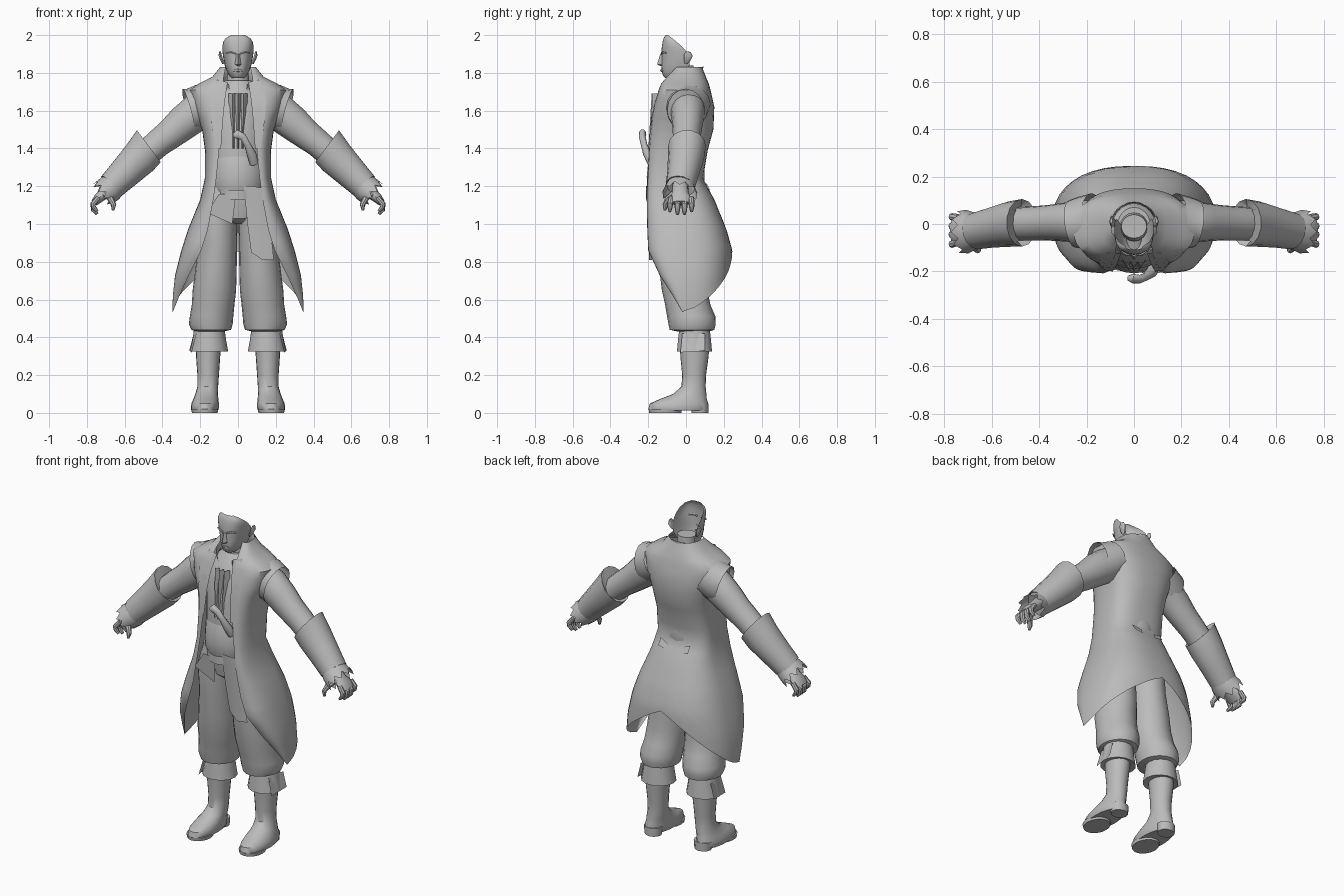
import bpy, bmesh, math
from mathutils import Vector

mat = bpy.data.materials.new("plain_grey")
mat.diffuse_color = (0.5, 0.5, 0.5, 1)


def make(name, rows, closed=True, caps=False, mirror=False):
    """Skin a grid of points; optionally close rings, cap ends, mirror in x."""
    bm = bmesh.new()
    grid = [[bm.verts.new(p) for p in r] for r in rows]
    n = len(grid[0])
    for a, b in zip(grid, grid[1:]):
        for i in range(n if closed else n - 1):
            j = (i + 1) % n
            bm.faces.new((a[i], a[j], b[j], b[i]))
    if caps:
        bm.faces.new(grid[0])
        bm.faces.new(grid[-1])
    bmesh.ops.remove_doubles(bm, verts=bm.verts, dist=0.0005)
    bmesh.ops.recalc_face_normals(bm, faces=bm.faces)
    me = bpy.data.meshes.new(name)
    bm.to_mesh(me)
    bm.free()
    me.materials.append(mat)
    ob = bpy.data.objects.new(name, me)
    bpy.context.collection.objects.link(ob)
    if mirror:
        ob.modifiers.new("mirror", 'MIRROR')
    return ob


def stack(name, rings, n=20, **kw):
    """Horizontal ellipses: z, cx, cy, rx, ry."""
    rows = [[(cx + rx * math.cos(2 * math.pi * i / n), cy + ry * math.sin(2 * math.pi * i / n), z)
             for i in range(n)] for z, cx, cy, rx, ry in rings]
    return make(name, rows, caps=True, **kw)


def tube(name, path, n=12, jag=0.0, caps=True, mirror=True):
    """Ellipses along a path: x, y, z, radius in y, radius across; jag makes a ragged end."""
    pts = [Vector(p[:3]) for p in path]
    rows = []
    for k, p in enumerate(path):
        t = (pts[min(k + 1, len(pts) - 1)] - pts[max(k - 1, 0)]).normalized()
        u = (Vector((0, 1, 0)) - t * t.y).normalized()
        v = t.cross(u)
        row = []
        for i in range(n):
            a = 2 * math.pi * i / n
            q = pts[k] + u * (p[3] * math.cos(a)) + v * (p[4] * math.sin(a))
            if jag and k == len(path) - 1:
                q += t * (jag if i % 2 else -jag)
            row.append(q)
        rows.append(row)
    return make(name, rows, caps=caps, mirror=mirror)


def lerp_table(table, z):
    for a, b in zip(table, table[1:]):
        if a[0] >= z >= b[0]:
            f = (a[0] - z) / (a[0] - b[0])
            return [p + (q - p) * f for p, q in zip(a, b)][1:]
    return (table[0] if z > table[0][0] else table[-1])[1:]


def power(v, e):
    return max(v, 0.0) ** e


# Long coat, open at the front: z, half width, front y, back y, opening half width
COAT = [(1.83, .095, -.05, .085, .065), (1.78, .135, -.10, .105, .075), (1.745, .205, -.13, .12, .08),
        (1.71, .255, -.145, .13, .085), (1.62, .235, -.17, .15, .09), (1.5, .19, -.185, .145, .095),
        (1.39, .175, -.195, .115, .10), (1.24, .176, -.203, .09, .115), (1.13, .20, -.208, .15, .13),
        (.97, .265, -.205, .215, .16), (.86, .30, -.20, .245, .195), (.73, .333, -.14, .245, .26),
        (.62, .345, -.07, .24, .31), (.535, .347, -.02, .24, .345)]


def coat_point(s, z):
    w, yf, yb, xo = lerp_table(COAT, z)
    ym = -.02
    a = s * math.pi
    if s <= .5:
        return (xo + (w - xo) * power(math.sin(a), .8), ym + (yf - ym) * power(math.cos(a), .8), z)
    a -= math.pi / 2
    return (w * power(math.cos(a), .8), ym + (yb - ym) * power(math.sin(a), .75), z)


def coat_row(level):
    row = []
    for i in range(21):
        s = i / 20
        hem = .535 if s <= .5 else .535 + .32 * ((s - .5) * 2) ** 1.15
        z = level if level > 1.2 else 1.2 - (1.2 - level) / (1.2 - .535) * (1.2 - hem)
        row.append(coat_point(s, z))
    return row + [(-x, y, z) for x, y, z in reversed(row[:-1])]


levels = [1.83, 1.78, 1.745, 1.71, 1.67, 1.62, 1.56, 1.5, 1.44, 1.39, 1.32, 1.24, 1.18, 1.13,
          1.05, .97, .91, .86, .8, .73, .67, .62, .57, .535]
make("long_coat", [coat_row(z) for z in levels], closed=False)

# Standing collar, high behind and dropping into the lapels
collar = []
for grow, lift in ((.03, -.09), (.0, -.03), (.008, .01)):
    row = []
    for i in range(-10, 11):
        a = i / 10 * math.radians(152)
        c = math.cos(a)
        row.append(((.095 + grow) * math.sin(a), -.025 + (.11 + grow) * c, 1.775 + .05 * c + lift))
    collar.append(row)
make("collar", collar, closed=False)
make("lapel", [[(.055, -.125, 1.75), (.11, -.12, 1.765)], [(.07, -.165, 1.65), (.15, -.16, 1.66)],
               [(.08, -.185, 1.55), (.14, -.18, 1.54)], [(.09, -.2, 1.40), (.12, -.195, 1.40)]],
     closed=False, mirror=True)

# Shoulder caps and arms
tube("shoulder_cap", [(.17, .01, 1.64, .12, .11), (.225, .005, 1.61, .11, .115),
                      (.262, .0, 1.60, .10, .118)], n=16, caps=False)
tube("sleeve", [(.15, .01, 1.62, .09, .10), (.22, .01, 1.59, .09, .098), (.29, .008, 1.535, .082, .092),
                (.36, .005, 1.475, .075, .08), (.42, .003, 1.43, .072, .074), (.5, 0, 1.36, .07, .07)], n=16)
tube("sleeve_cuff", [(.50, .0, 1.365, .06, .06), (.472, .005, 1.412, .10, .108), (.52, .0, 1.35, .096, .1),
                     (.60, -.015, 1.27, .085, .087), (.67, -.03, 1.20, .078, .076),
                     (.655, -.03, 1.215, .05, .05)], n=14)
tube("wrist_frill", [(.63, -.025, 1.23, .06, .06), (.675, -.03, 1.19, .08, .074),
                     (.715, -.033, 1.16, .092, .072)], n=20, jag=.016, caps=False)
tube("palm", [(.66, -.03, 1.21, .04, .035), (.71, -.03, 1.16, .045, .03), (.74, -.028, 1.135, .058, .026),
              (.762, -.028, 1.11, .052, .018)])
for i, (y, d) in enumerate([(-.085, .015), (-.045, 0), (-.008, 0), (.03, .015)]):
    tube("finger_%d" % (i + 1), [(.74, y * .9, 1.14, .015, .014), (.768, y, 1.105, .016, .015),
                                 (.765, y, 1.075 + d, .014, .013), (.745, y, 1.052 + d, .008, .008)], n=8)
tube("thumb", [(.705, -.06, 1.165, .02, .02), (.675, -.095, 1.135, .017, .017),
               (.658, -.11, 1.10, .014, .014), (.662, -.112, 1.072, .007, .007)], n=8)

# Shirt, trousers top and sash
stack("shirt", [(1.76, 0, -.01, .07, .08), (1.70, 0, -.02, .13, .115), (1.62, 0, -.03, .17, .135),
                (1.5, 0, -.035, .16, .145), (1.38, 0, -.045, .15, .145), (1.2, 0, -.055, .15, .13)], n=24)
stack("hips", [(1.22, 0, -.05, .15, .12), (1.13, 0, -.035, .165, .135), (1.03, 0, -.03, .13, .12),
               (1.0, 0, -.03, .06, .08)])
stack("sash", [(1.38, 0, -.05, .135, .13), (1.33, 0, -.05, .15, .15), (1.25, 0, -.055, .152, .153),
               (1.19, 0, -.055, .15, .15), (1.14, 0, -.05, .13, .135)], n=24)
belt = []
for k in (1, -1):
    belt.append([(.125 * math.sin(a), -.055 - .158 * math.cos(a), 1.17 + .025 * k - .015 * math.cos(a))
                 for a in [j * .14 for j in range(-9, 10)]])
make("belt", belt, closed=False)
make("sash_tail", [[(.03, -.205, 1.2), (.08, -.212, 1.2), (.13, -.2, 1.19)],
                   [(.05, -.19, 1.0), (.11, -.2, 1.0), (.17, -.19, 1.0)],
                   [(.07, -.18, .85), (.13, -.195, .81), (.19, -.18, .81)]], closed=False)
make("sash_flap", [[(-.1, -.19, 1.16), (-.01, -.205, 1.16)], [(-.165, -.18, 1.06), (-.03, -.185, 1.0)]],
     closed=False)
make("shirt_ruffle", [[(x * (1.0 if z > 1.5 else .8), y - (1.72 - z) * .06, z)
                       for x, y in ((-.05, -.145), (-.03, -.175), (-.015, -.155), (0, -.18),
                                    (.015, -.155), (.03, -.175), (.05, -.145))]
                      for z in (1.69, 1.6, 1.5, 1.4)], closed=False)
tube("weapon_grip", [(-.022, -.228, 1.465, .012, .012), (-.005, -.23, 1.475, .02, .026),
                     (.025, -.232, 1.462, .018, .02), (.05, -.222, 1.42, .017, .018),
                     (.072, -.205, 1.37, .022, .026), (.085, -.18, 1.32, .022, .024)], n=10, mirror=False)
make("back_strap", [[(.10, .10, 1.225), (.045, .115, 1.205)], [(.10, .125, 1.185), (.045, .128, 1.175)]],
     closed=False, mirror=True)

# Baggy trouser legs
stack("trouser_leg", [(1.19, .085, -.04, .085, .12), (1.05, .107, -.04, .105, .128), (.9, .107, -.03, .102, .125),
                      (.75, .117, -.015, .11, .125), (.65, .125, -.008, .115, .12), (.57, .132, .01, .113, .12),
                      (.51, .14, .028, .115, .128), (.47, .144, .032, .116, .125), (.44, .142, .032, .105, .118),
                      (.43, .15, .04, .07, .08)], mirror=True)

# Boots: shaft, turned-down top, foot, heel
stack("boot_shaft", [(.44, .155, .045, .072, .08), (.3, .158, .045, .064, .075), (.2, .158, .043, .057, .063),
                     (.14, .16, .04, .055, .064), (.1, .166, .02, .06, .088), (.075, .17, -.012, .066, .122),
                     (.05, .174, -.037, .073, .154), (.02, .176, -.042, .074, .158),
                     (.012, .176, -.042, .07, .152)], mirror=True)
stack("boot_top", [(.435, .152, .045, .082, .084), (.38, .152, .045, .09, .09), (.325, .153, .045, .101, .095),
                   (.33, .155, .045, .07, .078)], n=14, mirror=True)
make("boot_flap", [[(.22, -.02, .42), (.235, .1, .42)], [(.245, -.03, .32), (.258, .1, .33)]],
     closed=False, mirror=True)
stack("boot_heel", [(.05, .168, .075, .055, .045), (0, .168, .075, .05, .045)], n=12, mirror=True)
stack("boot_sole", [(.02, .176, -.11, .072, .088), (0, .176, -.11, .068, .085)], n=16, mirror=True)

# Neck and open-backed head: z, half width, front y, cut y
stack("neck", [(1.69, 0, 0, .075, .065), (1.74, 0, -.01, .06, .06), (1.80, 0, -.015, .056, .058),
               (1.84, 0, -.01, .054, .05)], n=16)
HEAD = [(1.79, .035, -.055, -.02), (1.772, .035, -.108, -.02), (1.785, .046, -.122, -.01),
        (1.81, .06, -.128, .005), (1.845, .072, -.13, .02), (1.88, .078, -.128, .018), (1.91, .082, -.13, .005),
        (1.94, .083, -.128, -.022), (1.965, .078, -.124, -.05), (1.985, .064, -.118, -.075),
        (2.0, .035, -.108, -.095)]
head = []
for z, w, yf, yc in HEAD:
    row = [(w * power(math.sin(a), .85), yc + (yf - yc) * power(math.cos(a), .75), z)
           for a in [i * math.pi / 16 for i in range(9)]]
    head.append([(-x, y, q) for x, y, q in reversed(row[1:])] + row)
make("head", head, closed=False)
make("nose", [[(-.009, -.128, 1.90), (0, -.137, 1.90), (.009, -.128, 1.90)],
              [(-.014, -.128, 1.86), (0, -.15, 1.855), (.014, -.128, 1.86)],
              [(-.018, -.127, 1.845), (0, -.152, 1.843), (.018, -.127, 1.845)],
              [(-.01, -.127, 1.835), (0, -.128, 1.835), (.01, -.127, 1.835)]], closed=False)
tube("brow", [(.012, -.128, 1.9, .006, .005), (.035, -.126, 1.908, .007, .006),
              (.06, -.105, 1.905, .006, .004)], n=6)
tube("lips", [(-.024, -.122, 1.812, .004, .004), (0, -.13, 1.813, .007, .008),
              (.024, -.122, 1.812, .004, .004)], n=8, mirror=False)
tube("ear", [(.078, .0, 1.85, .008, .006), (.086, .006, 1.868, .018, .008), (.094, .012, 1.892, .024, .009),
             (.096, .014, 1.912, .012, .005)], n=10)

# Smooth shading with sharp edges kept
for ob in bpy.context.scene.objects:
    ob.select_set(True)
    bpy.context.view_layer.objects.active = ob
bpy.ops.object.shade_smooth_by_angle(angle=math.radians(40))
